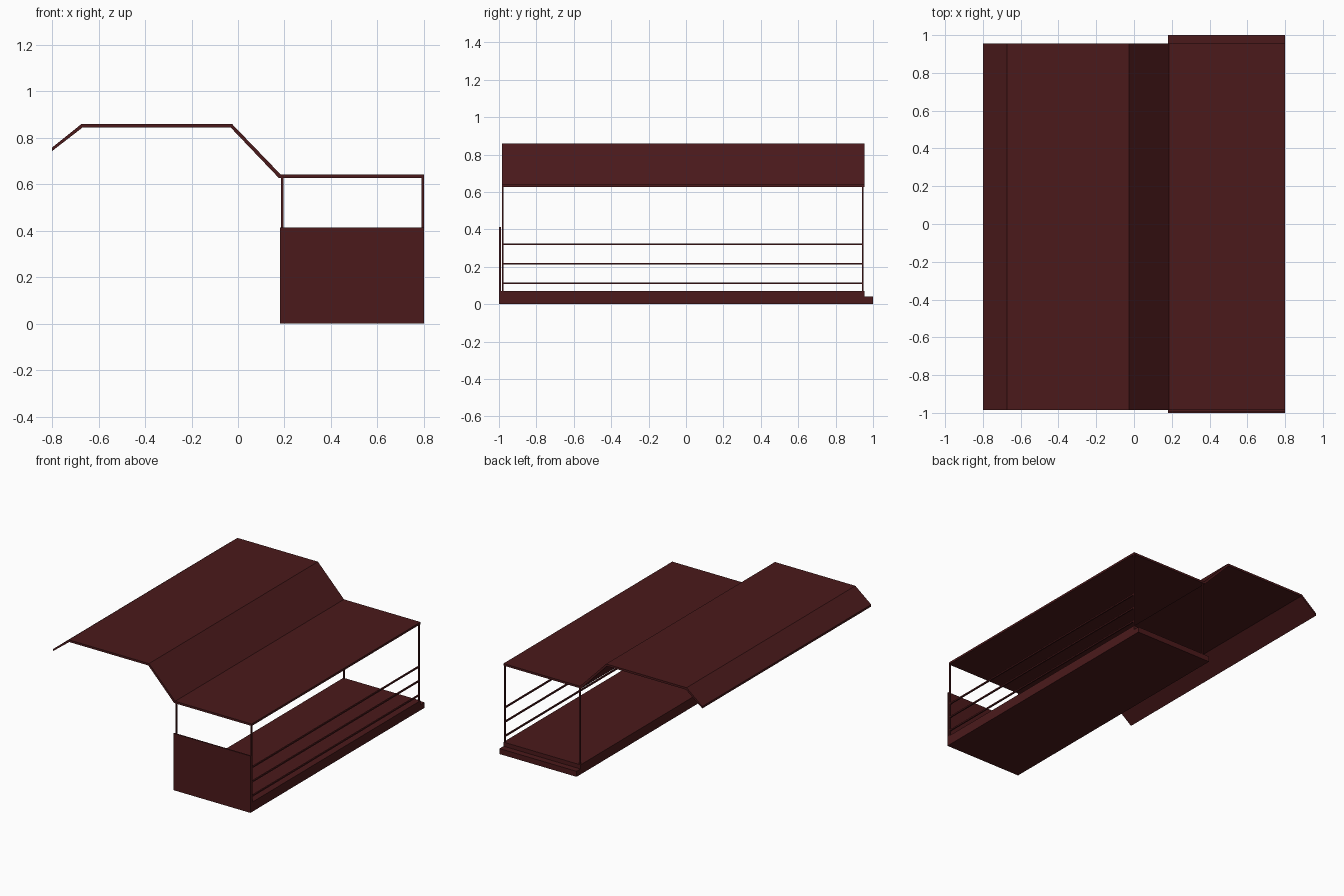
import bpy

if "Cube" in bpy.data.objects:
    bpy.data.objects.remove(bpy.data.objects["Cube"])

mat = bpy.data.materials.new("dark_red_paint")
mat.diffuse_color = (0.07, 0.010, 0.011, 1)
mat.use_nodes = True
mat.node_tree.nodes["Principled BSDF"].inputs["Base Color"].default_value = mat.diffuse_color


def make(name, verts, faces):
    mesh = bpy.data.meshes.new(name)
    mesh.from_pydata(verts, [], faces)
    mesh.materials.append(mat)
    obj = bpy.data.objects.new(name, mesh)
    bpy.context.collection.objects.link(obj)
    return obj


def extrude_y(name, profile, y0, y1):
    """Prism along y from a counter-clockwise (x, z) profile seen from the front."""
    n = len(profile)
    verts = [(x, y, z) for y in (y0, y1) for x, z in profile]
    faces = [tuple(range(n)), tuple(range(2 * n - 1, n - 1, -1))]
    faces += [(i, i + n, (i + 1) % n + n, (i + 1) % n) for i in range(n)]
    return make(name, verts, faces)


def box(name, x, y, z):
    rect = [(x[0], z[0]), (x[1], z[0]), (x[1], z[1]), (x[0], z[1])]
    return extrude_y(name, rect, y[0], y[1])


LEFT, RIGHT = 0.18, 0.80
FRONT, BACK = -0.985, 0.955

# Folded roof sheet: lower canopy, slope, raised canopy and drooping lip
top = [(-0.80, 0.757), (-0.673, 0.859), (-0.026, 0.859), (0.184, 0.641), (RIGHT, 0.641)]
under = [(-0.80, 0.742), (-0.668, 0.844), (-0.032, 0.844), (0.176, 0.626), (RIGHT, 0.626)]
extrude_y("folded_roof", under + top[::-1], FRONT, BACK)

# Stepped base: full length plinth with a raised floor
box("base_plinth", (LEFT, RIGHT), (-0.99, 1.0), (0, 0.04))
box("raised_floor", (LEFT, RIGHT), (-0.99, BACK), (0.04, 0.07))

# Front end panel
box("front_panel", (LEFT, RIGHT), (-1.0, -0.99), (0, 0.413))

# Corner posts
for side, x in (("left", 0.185), ("right", 0.789)):
    for end, y in (("front", -0.985), ("back", 0.940)):
        box(f"{side}_{end}_post", (x, x + 0.01), (y, y + 0.01), (0.07, 0.63))

# Right side guard rails
for i, z in enumerate((0.112, 0.216, 0.320)):
    box(f"guard_rail_{i + 1}", (0.789, 0.799), (-0.976, 0.941), (z - 0.005, z + 0.005))
